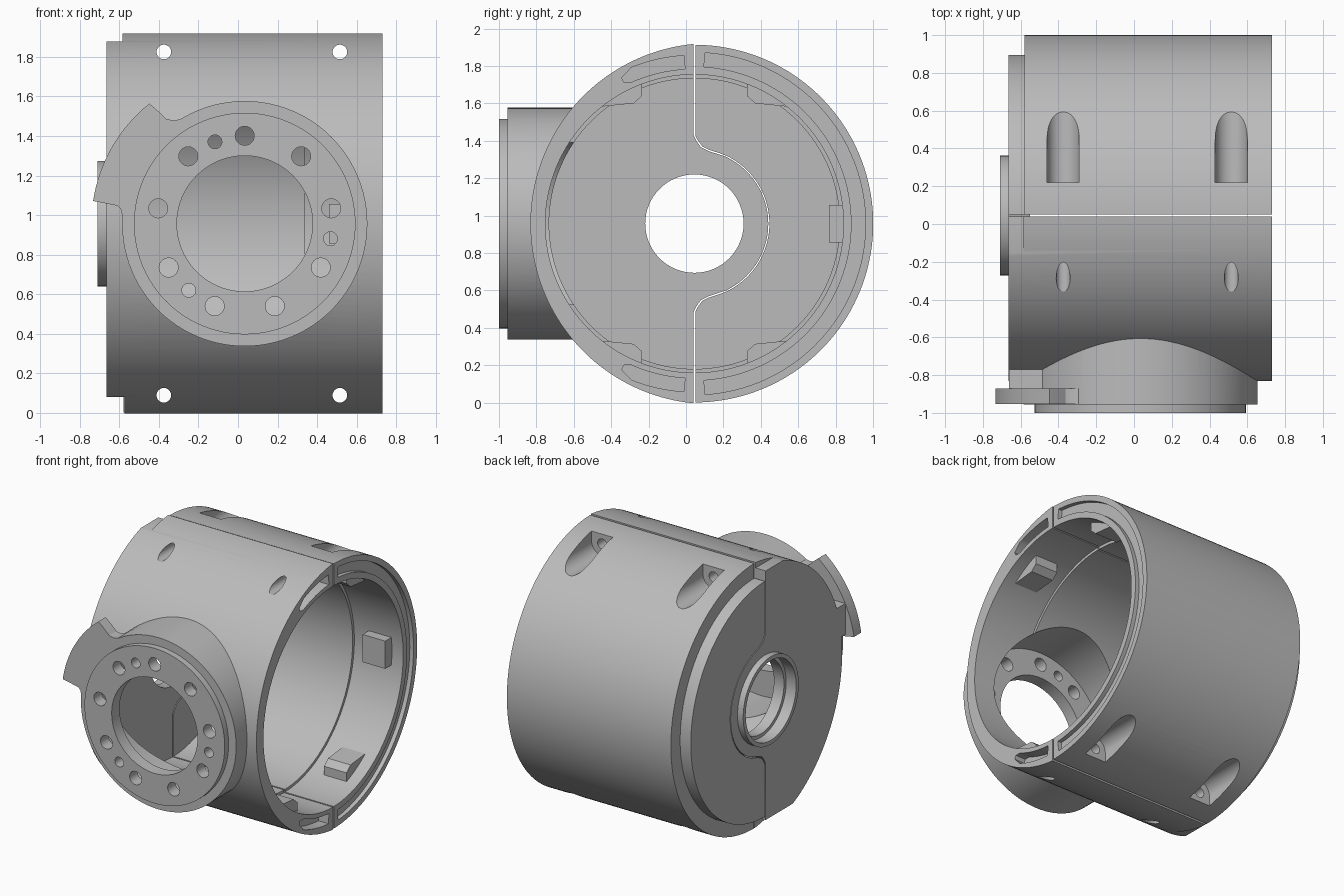
import bpy, bmesh, math

if "Cube" in bpy.data.objects:
    bpy.data.objects.remove(bpy.data.objects["Cube"], do_unlink=True)

CY, CZ = 0.045, 0.957      # bore axis (runs along x)
FX = 0.034                 # flange centre in x
LEFT, RIGHT = -0.665, 0.73
WALL = -0.55               # inner face of the end wall

grey = bpy.data.materials.new("machined grey")
grey.use_nodes = True
grey.diffuse_color = (0.5, 0.5, 0.5, 1)
grey.node_tree.nodes["Principled BSDF"].inputs["Base Color"].default_value = (0.5, 0.5, 0.5, 1)


def polar(c, r, deg):
    a = math.radians(deg)
    return (c[0] + r * math.cos(a), c[1] + r * math.sin(a))


def arc(c, r, a0, a1, n):
    return [polar(c, r, a0 + (a1 - a0) * i / n) for i in range(n + 1)]


def circle(c, r, n=64):
    return arc(c, r, 0, 360, n)[:-1]


def prism(name, pts, axis, lo, hi):
    """Extrude a 2D outline: (y, z) along x, or (x, z) along y."""
    bm = bmesh.new()
    place = (lambda p, d: (d, p[0], p[1])) if axis == "x" else (lambda p, d: (p[0], d, p[1]))
    a = [bm.verts.new(place(p, lo)) for p in pts]
    b = [bm.verts.new(place(p, hi)) for p in pts]
    bm.faces.new(a)
    bm.faces.new(b)
    for i in range(len(pts)):
        j = (i + 1) % len(pts)
        bm.faces.new((a[i], a[j], b[j], b[i]))
    bmesh.ops.recalc_face_normals(bm, faces=bm.faces)
    mesh = bpy.data.meshes.new(name)
    bm.to_mesh(mesh)
    bm.free()
    mesh.materials.append(grey)
    obj = bpy.data.objects.new(name, mesh)
    bpy.context.collection.objects.link(obj)
    return obj


def combine(obj, kind, pts, axis, lo, hi):
    tool = prism("tool", pts, axis, lo, hi)
    mod = obj.modifiers.new("bool", "BOOLEAN")
    mod.operation, mod.solver, mod.object = kind, "EXACT", tool
    bpy.context.view_layer.objects.active = obj
    bpy.ops.object.modifier_apply(modifier=mod.name)
    bpy.data.objects.remove(tool, do_unlink=True)


def add(obj, *args):
    combine(obj, "UNION", *args)


def cut(obj, *args):
    combine(obj, "DIFFERENCE", *args)


def flip_z(pts):
    return [(p, 2 * CZ - q) for p, q in pts]


def flip_y(pts):
    return [(2 * CY - p, q) for p, q in pts]


def rect(p0, p1, q0, q1):
    return [(p0, q0), (p1, q0), (p1, q1), (p0, q1)]


def tongue(gap):
    """Hub outline that carries the seam around the bearing hole."""
    top = [(-0.1, 1.43), (0.04, 1.43), (0.055, 1.40), (0.08, 1.365), (0.12, 1.345), (0.17, 1.329)]
    top = [(p + gap, q + gap) for p, q in top]
    return top + arc((CY, CZ), 0.395 + gap, 65, -65, 40) + flip_z(top)[::-1]


axis_c, flange_c = (CY, CZ), (FX, CZ)


def hollow(obj):
    for r, lo, hi in ((0.777, WALL, 0.36), (0.797, 0.34, 0.8)):
        cut(obj, circle(axis_c, r, 128), "x", lo, hi)


# locating lugs inside the bore
lug = [(0.325, 1.72), (0.325, 1.64), (0.37, 1.60), (0.57, 1.58), (0.62, 1.62), (0.45, 1.735)]
LUG_X = (0.46, 0.64)
BOLT_X, BOLT_Z = (-0.375, 0.515), 1.825

# ---- front half: shell, neck and flange ----
front_c, front_r = (0.133, CZ), 0.965
seam = math.degrees(math.acos((0.04 - front_c[0]) / front_r))
front = prism("front_housing", arc(front_c, front_r, seam, 360 - seam, 80), "x", LEFT, RIGHT)
add(front, circle(flange_c, 0.62, 96), "y", -0.955, -0.3)
add(front, circle(flange_c, 0.56, 96), "y", -1.0, -0.93)

# stop tab beside the flange, with its backing block
tab = [polar(flange_c, r, a) for r, a in
       ((0.58, 119), (0.622, 122), (0.632, 124.5), (0.66, 126.8), (0.735, 127.8))]
tab += arc(flange_c, 0.775, 128.5, 171.5, 16)
tab += [polar(flange_c, r, a) for r, a in ((0.65, 172), (0.63, 173.5), (0.622, 176), (0.58, 179))]
tab += arc(flange_c, 0.57, 178, 120, 12)
add(front, tab, "y", -0.953, -0.87)
add(front, rect(LEFT + 0.002, -0.45, 1.07, 1.295), "y", -0.9, -0.72)

hollow(front)
cut(front, circle(flange_c, 0.53, 80), "y", -0.91, -0.2)
cut(front, circle(flange_c, 0.343, 80), "y", -1.2, -0.5)

# flange bolt holes and dowel holes
for i in range(9):
    cut(front, circle(polar(flange_c, 0.444, 90 + 40 * i), 0.048, 24), "y", -1.2, -0.7)
for a in (110, 230, 350):
    cut(front, circle(polar(flange_c, 0.44, a), 0.035, 24), "y", -1.2, -0.7)

# hub tongue, boss and bearing seat
add(front, tongue(0), "x", LEFT, WALL)
add(front, circle(axis_c, 0.317), "x", -0.71, -0.6)
cut(front, circle(axis_c, 0.263), "x", -0.9, -0.4)
cut(front, circle(axis_c, 0.288), "x", -0.9, -0.63)

# lugs, rim pockets and screw holes, top and bottom
slot = arc(axis_c, 0.9, 93.5, 112, 10) + [polar(axis_c, 0.872, 116.5), polar(axis_c, 0.845, 116.5)]
slot += arc(axis_c, 0.828, 114, 93.5, 10)
for turn in (list, flip_z):
    add(front, turn(flip_y(lug)), "x", *LUG_X)
    cut(front, turn(slot), "x", 0.65, 0.8)
    for x in BOLT_X:
        cut(front, turn(circle((x, BOLT_Z), 0.037, 24)), "y", -0.6, 0.2)

# corner notches beside the seam
cut(front, rect(-0.5, 0.1, 1.878, 2.1), "x", -0.8, -0.585)
cut(front, rect(-0.5, 0.1, -0.2, 0.08), "x", -0.8, -0.575)

# ---- back half: shell with a stepped end lip ----


def half(r):
    a = math.degrees(math.acos(0.005 / r))
    return arc(axis_c, r, -a, a, 80)


back = prism("back_housing", half(0.956), "x", -0.58, RIGHT)
add(back, half(0.85), "x", LEFT, -0.4)
hollow(back)
cut(back, tongue(0.006), "x", -0.9, -0.4)

# lugs inside the bore
for turn in (list, flip_z):
    add(back, turn(lug), "x", *LUG_X)
add(back, rect(0.765, 0.88, CZ - 0.1, CZ + 0.1), "x", *LUG_X)

# rim groove
groove = arc(axis_c, 0.915, -86.5, 86.5, 64) + arc(axis_c, 0.84, 86.5, -86.5, 64)
cut(back, groove, "x", 0.70, 0.8)

# screw pockets with round floors, open to the outside, and screw holes
for x in BOLT_X:
    pocket = arc((x, BOLT_Z), 0.085, 180, 360, 24) + [(x + 0.085, 2.1), (x - 0.085, 2.1)]
    for turn in (list, flip_z):
        cut(back, turn(pocket), "y", 0.22, 1.2)
        cut(back, turn(circle((x, BOLT_Z), 0.037, 24)), "y", -0.1, 0.4)

# smooth curved walls, keep machined edges sharp
bpy.ops.object.select_all(action="DESELECT")
for obj in (front, back):
    obj.select_set(True)
bpy.context.view_layer.objects.active = front
bpy.ops.object.shade_smooth_by_angle(angle=math.radians(30))
